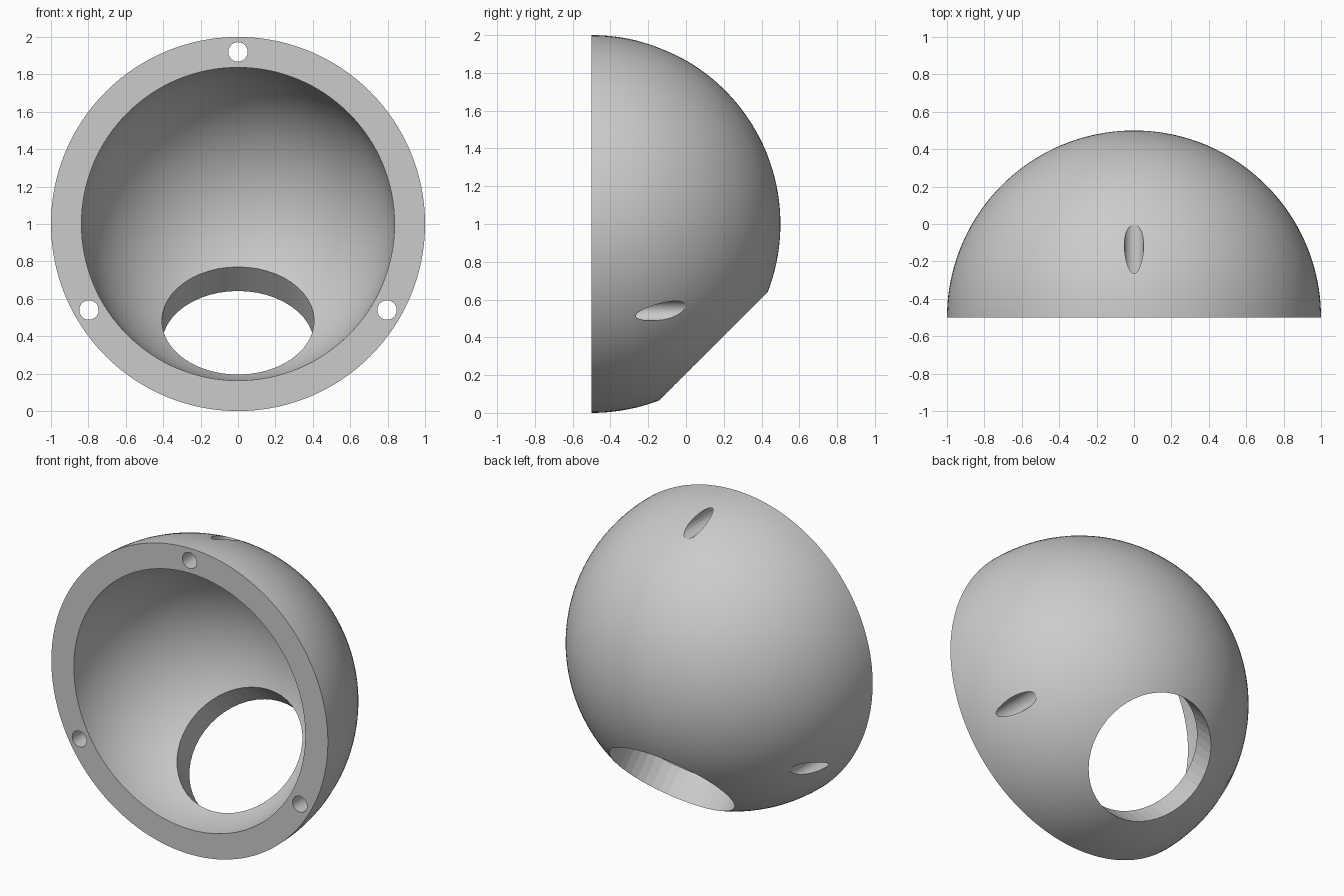
import bpy, bmesh
from math import sin, cos, pi, radians
from mathutils import Vector, Matrix

cube = bpy.data.objects.get("Cube")
if cube:
    bpy.data.objects.remove(cube, do_unlink=True)

CENTRE = Vector((0, -0.5, 1))
OUTER, INNER = 1.0, 0.837
PORT_RADIUS, BOLT_RADIUS, BOLT_CIRCLE = 0.407, 0.052, 0.92
RINGS, SEGMENTS = 40, 128

grey = bpy.data.materials.new("plain grey")
grey.use_nodes = True
grey.diffuse_color = (0.6, 0.6, 0.6, 1)
grey.node_tree.nodes["Principled BSDF"].inputs["Base Color"].default_value = (0.6, 0.6, 0.6, 1)


def mesh_object(name, bm):
    mesh = bpy.data.meshes.new(name)
    bm.to_mesh(mesh)
    bm.free()
    obj = bpy.data.objects.new(name, mesh)
    bpy.context.collection.objects.link(obj)
    mesh.materials.append(grey)
    return obj


def cutter(name, start, direction, radius, length, sides):
    """Cylinder running from start along direction."""
    bm = bmesh.new()
    turn = direction.to_track_quat('Z', 'Y').to_matrix().to_4x4()
    place = Matrix.Translation(start + direction * length / 2) @ turn
    bmesh.ops.create_cone(bm, cap_ends=True, segments=sides, radius1=radius,
                          radius2=radius, depth=length, matrix=place)
    obj = mesh_object(name, bm)
    obj.hide_render = True
    return obj


# Hollow half dome: a quarter-ring profile turned about the y axis
bm = bmesh.new()
angles = [pi / 2 * i / RINGS for i in range(RINGS + 1)]
profile = [(OUTER, a) for a in reversed(angles)] + [(INNER, a) for a in angles]
verts = [bm.verts.new(CENTRE + Vector((r * cos(a), r * sin(a), 0))) for r, a in profile]
edges = [bm.edges.new(pair) for pair in zip(verts, verts[1:]) if
         (pair[0].co - pair[1].co).length > 0]
bmesh.ops.spin(bm, geom=verts + edges, cent=CENTRE, axis=(0, 1, 0),
               angle=2 * pi, steps=SEGMENTS, use_duplicate=False)
bmesh.ops.remove_doubles(bm, verts=bm.verts, dist=0.0001)
bmesh.ops.recalc_face_normals(bm, faces=bm.faces)
dome = mesh_object("dome_shell", bm)

# Large slanted port at the lower back, and three bolt holes through the rim
port_axis = Vector((0, 1, -1)).normalized()
cutters = [cutter("port_cutter", CENTRE + port_axis * 0.5, port_axis, PORT_RADIUS, 0.8, 48)]
for turn in (90, 210, 330):
    a = radians(turn)
    start = CENTRE + Vector((BOLT_CIRCLE * cos(a), -0.1, BOLT_CIRCLE * sin(a)))
    cutters.append(cutter("bolt_hole_cutter", start, Vector((0, 1, 0)), BOLT_RADIUS, 0.9, 32))

bpy.ops.object.select_all(action='DESELECT')
bpy.context.view_layer.objects.active = dome
dome.select_set(True)
for tool in cutters:
    cut = dome.modifiers.new(tool.name, 'BOOLEAN')
    cut.operation = 'DIFFERENCE'
    cut.solver = 'EXACT'
    cut.object = tool
    bpy.ops.object.modifier_apply(modifier=cut.name)
for tool in cutters:
    bpy.data.objects.remove(tool, do_unlink=True)

# Smooth dome with crisp edges; the port wall keeps its flat facets
bpy.ops.object.shade_smooth_by_angle(angle=radians(30))
for face in dome.data.polygons:
    offset = face.center - CENTRE
    along = offset.dot(port_axis)
    if (along > 0 and abs(face.normal.dot(port_axis)) < 0.01
            and (offset - port_axis * along).length < PORT_RADIUS + 0.001):
        face.use_smooth = False
